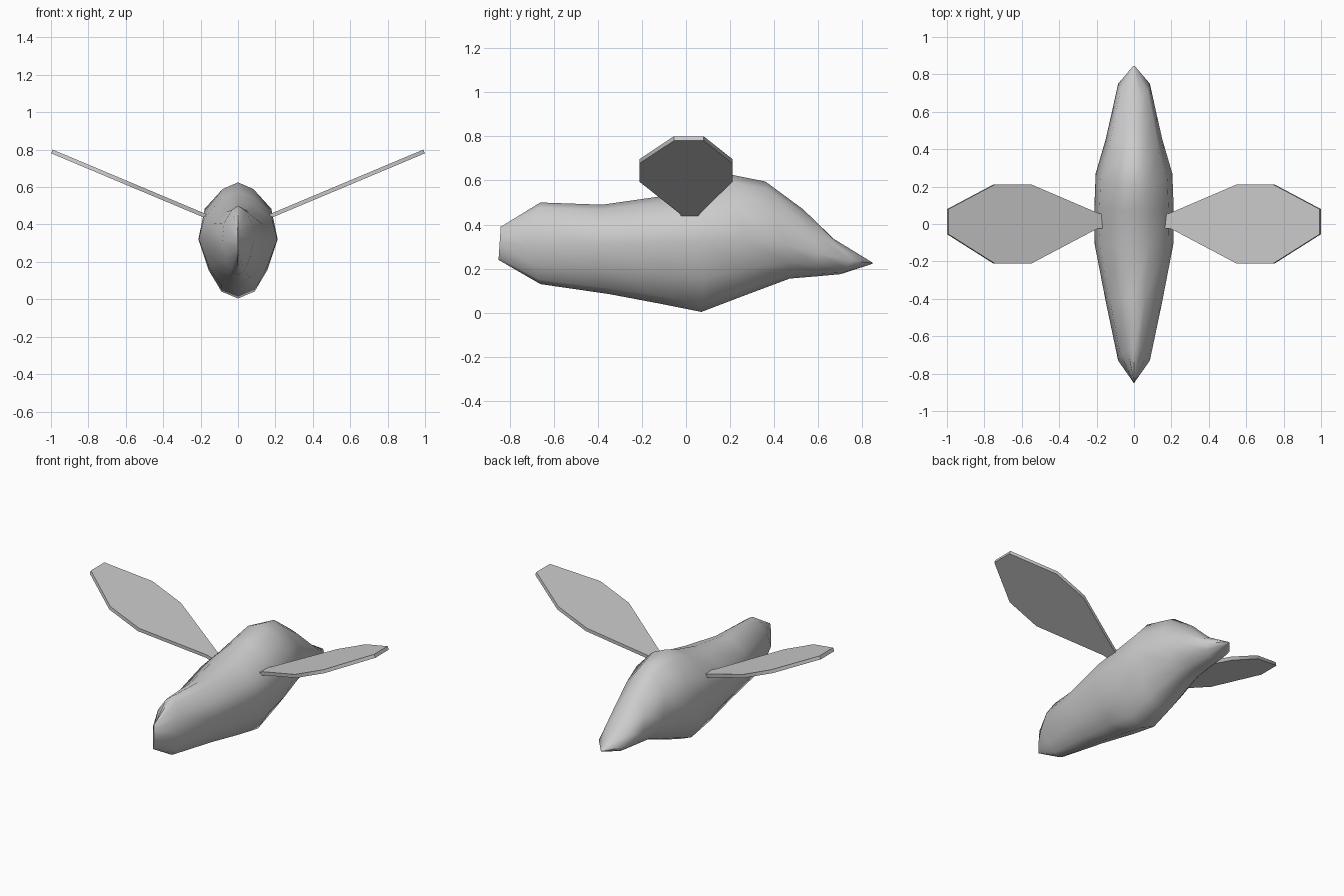
import bpy, bmesh

if "Cube" in bpy.data.objects:
    bpy.data.objects.remove(bpy.data.objects["Cube"])

# Body stations: top (y, z), side (y, half width, z), bottom (y, z)
STATIONS = [
    ((-.84, .39), (-.845, .004, .315), (-.85, .24)),
    ((-.66, .50), (-.73, .085, .31), (-.66, .13)),
    ((-.38, .49), (-.42, .15, .31), (-.35, .085)),
    ((-.10, .53), (-.11, .21, .32), (-.10, .038)),
    ((.07, .575), (.09, .212, .32), (.07, .004)),
    ((.21, .625), (.27, .205, .33), (.23, .065)),
    ((.36, .595), (.45, .152, .31), (.47, .155)),
    ((.53, .47), (.60, .118, .27), (.59, .165)),
    ((.67, .335), (.75, .085, .235), (.70, .175)),
    ((.845, .228), (.845, .004, .225), (.845, .222)),
]
# Half section: (fraction of half width, fraction of height above/below the side point)
SECTION = [(0, 1), (.4, .88), (.87, .52), (1, 0), (.74, -.52), (.42, -.88), (0, -1)]


def finish(name, bm, angle):
    bmesh.ops.recalc_face_normals(bm, faces=bm.faces)
    mesh = bpy.data.meshes.new(name)
    bm.to_mesh(mesh)
    bm.free()
    ob = bpy.data.objects.new(name, mesh)
    bpy.context.collection.objects.link(ob)
    bpy.ops.object.select_all(action='DESELECT')
    bpy.context.view_layer.objects.active = ob
    ob.select_set(True)
    bpy.ops.object.shade_smooth_by_angle(angle=angle)
    return ob


def ring(bm, station):
    top, (ys, w, zs), bottom = station
    half = []
    for fx, fz in SECTION:
        y, z = top if fz >= 0 else bottom
        t = abs(fz)
        half.append((fx * w, ys + (y - ys) * t, zs + (z - zs) * t))
    other = [(-x, y, z) for x, y, z in half[-2:0:-1]]
    return [bm.verts.new(p) for p in half + other]


# Body: loft through the stations
bm = bmesh.new()
rings = [ring(bm, s) for s in STATIONS]
n = len(rings[0])
for a, b in zip(rings, rings[1:]):
    for i in range(n):
        j = (i + 1) % n
        bm.faces.new((a[i], a[j], b[j], b[i]))
bm.faces.new(rings[0])
bm.faces.new(rings[-1])
finish("body", bm, 1.0)

# Wings: thin raised paddles, mirrored left to right
CHORDS = [(.14, -.02, .045), (.20, -.025, .06), (.55, -.21, .21),
          (.75, -.21, .21), (.995, -.055, .08)]
bm = bmesh.new()
rows = []
for x, y0, y1 in CHORDS:
    z = .45 + .42 * (x - .185)
    rows.append([bm.verts.new((x + dx, y, z + dz)) for y, dx, dz in
                 ((y0, -.004, .01), (y1, -.004, .01), (y1, .004, -.01), (y0, .004, -.01))])
for a, b in zip(rows, rows[1:]):
    for i in range(4):
        j = (i + 1) % 4
        bm.faces.new((a[i], a[j], b[j], b[i]))
bm.faces.new(rows[0])
bm.faces.new(rows[-1])
wings = finish("wings", bm, .8)
mirror = wings.modifiers.new("mirror", 'MIRROR')
mirror.use_axis[0] = True
